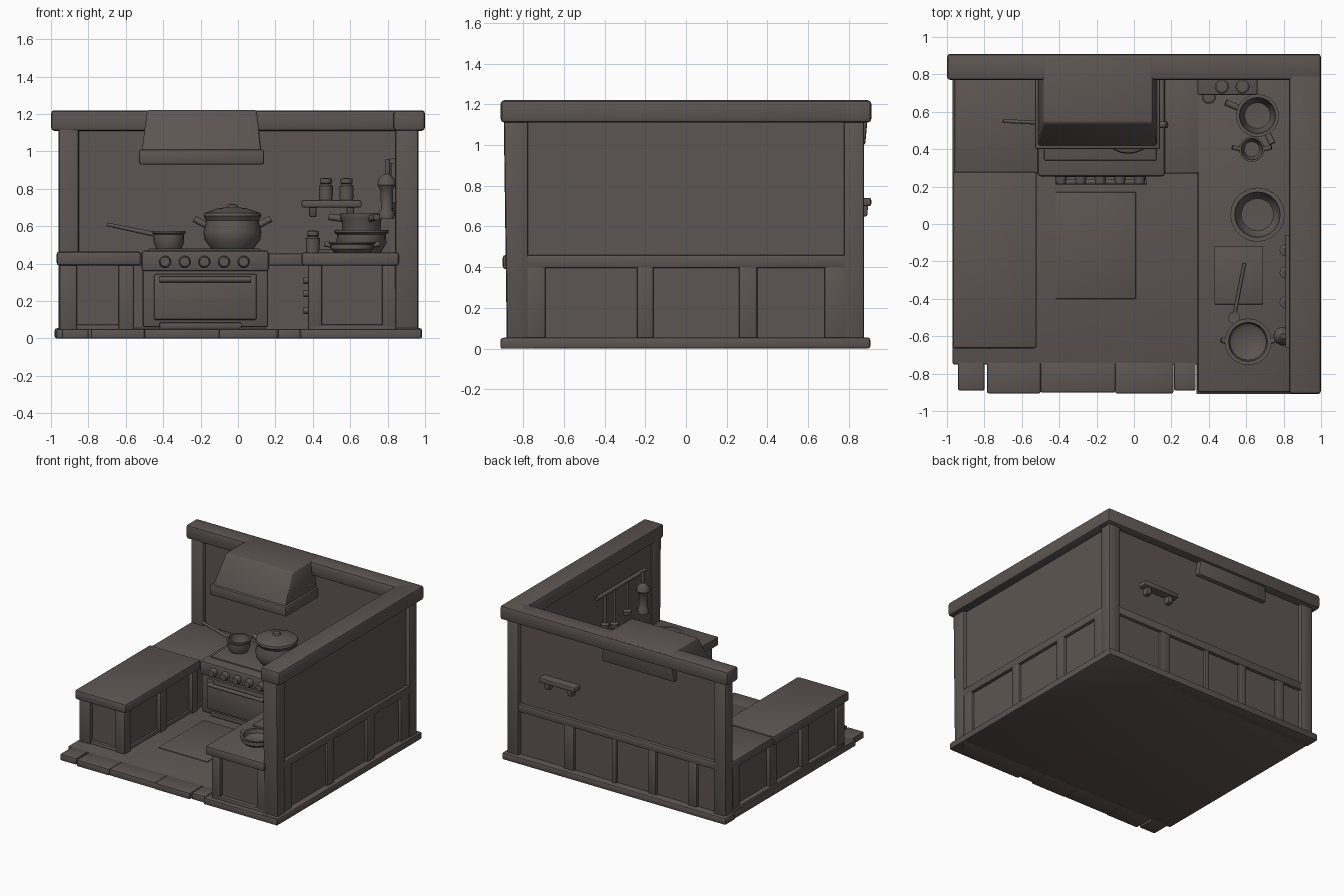
import bpy, bmesh, math
from mathutils import Vector

mat = bpy.data.materials.new("dark_umber")
mat.diffuse_color = (0.108, 0.091, 0.084, 1)


def finish(name, bm):
    bmesh.ops.recalc_face_normals(bm, faces=bm.faces)
    me = bpy.data.meshes.new(name)
    bm.to_mesh(me)
    bm.free()
    me.materials.append(mat)
    ob = bpy.data.objects.new(name, me)
    bpy.context.collection.objects.link(ob)
    return ob


def block(name, x0, x1, y0, y1, z0, z1, bevel=0.01, top=None):
    """Bevelled box; top=(x0,x1,y0,y1) gives a tapered upper face."""
    bm = bmesh.new()
    bmesh.ops.create_cube(bm, size=1)
    t = top or (x0, x1, y0, y1)
    for v in bm.verts:
        r = t if v.co.z > 0 else (x0, x1, y0, y1)
        v.co = (r[1] if v.co.x > 0 else r[0], r[3] if v.co.y > 0 else r[2],
                z1 if v.co.z > 0 else z0)
    if bevel:
        bmesh.ops.bevel(bm, geom=bm.edges[:], offset=bevel, segments=2,
                        profile=0.5, affect='EDGES')
    return finish(name, bm)


def lathe(name, x, y, z, profile, n=20):
    """Revolve (radius, height) points around a vertical axis."""
    bm = bmesh.new()
    vs = [bm.verts.new((r, 0, h)) for r, h in profile]
    es = [bm.edges.new(p) for p in zip(vs, vs[1:])]
    bmesh.ops.spin(bm, geom=vs + es, cent=(0, 0, 0), axis=(0, 0, 1),
                   angle=2 * math.pi, steps=n, use_duplicate=False)
    bmesh.ops.remove_doubles(bm, verts=bm.verts, dist=0.0005)
    bmesh.ops.translate(bm, verts=bm.verts, vec=(x, y, z))
    return finish(name, bm)


def rod(name, a, b, r, r2=None, n=10):
    """Round bar from a to b."""
    a, b = Vector(a), Vector(b)
    bm = bmesh.new()
    bmesh.ops.create_cone(bm, cap_ends=True, segments=n, radius1=r,
                          radius2=r2 or r, depth=(b - a).length)
    bm.transform((b - a).to_track_quat('Z', 'Y').to_matrix().to_4x4())
    bmesh.ops.translate(bm, verts=bm.verts, vec=(a + b) / 2)
    return finish(name, bm)


# Floor: slab with uneven plank ends at the front
block("floor", -0.97, 0.98, -0.75, 0.89, 0, 0.05, 0.008)
for i, (a, b, y) in enumerate([(-0.94, -0.80, -0.89), (-0.785, -0.5, -0.905),
                               (-0.5, -0.1, -0.9), (-0.1, 0.21, -0.905),
                               (0.215, 0.33, -0.89), (0.335, 0.98, -0.91)]):
    block(f"floor_plank_{i}", a, b, y, -0.74, 0, 0.05, 0.006)
block("mat", -0.42, 0.01, -0.40, 0.17, 0.045, 0.056, 0.003)

# Back wall: core, posts, rails, panel dividers, top beam
block("back_wall", -0.93, 0.93, 0.805, 0.845, 0.02, 1.15, 0)
block("back_beam", -1.0, 1.0, 0.77, 0.91, 1.11, 1.22, 0.018)
block("back_left_post", -0.96, -0.85, 0.775, 0.875, 0.03, 1.13, 0.015)
block("corner_post", 0.86, 0.965, 0.775, 0.875, 0.03, 1.13, 0.015)
block("back_base_rail", -0.98, 0.98, 0.78, 0.905, 0, 0.055, 0.012)
block("back_middle_rail", -0.94, 0.94, 0.82, 0.87, 0.395, 0.46, 0.012)
for i, (a, b) in enumerate([(0.38, 0.47), (0.01, 0.05), (-0.34, -0.27), (-0.70, -0.62)]):
    block(f"back_divider_{i}", a, b, 0.82, 0.865, 0.04, 0.42, 0.01)

# Right wall
block("right_wall", 0.85, 0.935, -0.86, 0.84, 0.02, 1.15, 0)
block("right_beam", 0.83, 1.0, -0.91, 0.905, 1.11, 1.22, 0.018)
block("right_front_post", 0.84, 0.965, -0.88, -0.775, 0.03, 1.13, 0.015,
      (0.84, 0.965, -0.895, -0.775))
block("right_base_rail", 0.84, 0.985, -0.905, 0.905, 0, 0.055, 0.012)
block("right_middle_rail", 0.9, 0.96, -0.86, 0.86, 0.395, 0.46, 0.012)
for i, (a, b) in enumerate([(-0.79, -0.69), (-0.24, -0.16), (0.26, 0.35), (0.68, 0.79)]):
    block(f"right_divider_{i}", 0.9, 0.957, a, b, 0.04, 0.42, 0.01)

# Left counter: body, posts and overhanging top
block("left_counter_body", -0.925, -0.585, -0.60, 0.80, 0.03, 0.42, 0)
block("left_counter_top", -0.97, -0.52, -0.665, 0.28, 0.39, 0.465, 0.015)
block("left_counter_back_top", -0.96, -0.50, 0.27, 0.80, 0.39, 0.455, 0.012)
block("left_counter_base", -0.96, -0.57, -0.62, 0.80, 0.03, 0.075, 0.01)
for i, y in enumerate([-0.63, -0.18, 0.22, 0.68]):
    block(f"left_outer_post_{i}", -0.955, -0.86, y, y + 0.09, 0.04, 0.41, 0.01)
    block(f"left_inner_post_{i}", -0.64, -0.555, y, y + 0.08, 0.04, 0.41, 0.01)

# Right counter
block("right_counter_body", 0.40, 0.86, -0.84, 0.80, 0.03, 0.42, 0)
block("right_counter_top", 0.34, 0.86, -0.90, 0.80, 0.39, 0.46, 0.014)
block("right_counter_back_top", 0.16, 0.36, 0.27, 0.80, 0.39, 0.455, 0.01)
block("right_counter_back_body", 0.15, 0.42, 0.32, 0.80, 0.03, 0.42, 0)
block("right_counter_base", 0.38, 0.86, -0.87, 0.30, 0.03, 0.075, 0.01)
for i, y in enumerate([-0.87, -0.42, -0.02, 0.24]):
    block(f"right_inner_post_{i}", 0.375, 0.45, y, y + 0.08, 0.04, 0.41, 0.01)
block("right_counter_end_post", 0.77, 0.86, -0.87, -0.80, 0.04, 0.41, 0.01)
for i, z in enumerate([0.31, 0.24, 0.15]):
    rod(f"drawer_knob_{i}", (0.41, -0.18, z), (0.35, -0.18, z), 0.018)

# Stove
block("stove_body", -0.51, 0.16, 0.27, 0.80, 0.06, 0.45, 0.012)
block("stove_top", -0.515, 0.165, 0.255, 0.80, 0.36, 0.47, 0.015)
block("burner_tray", -0.48, 0.12, 0.34, 0.72, 0.46, 0.48, 0.005)
block("oven_door", -0.45, 0.10, 0.255, 0.29, 0.10, 0.345, 0.01)
block("oven_drawer", -0.42, 0.02, 0.25, 0.29, 0.055, 0.085, 0.006)
rod("oven_handle", (-0.42, 0.225, 0.315), (0.07, 0.225, 0.315), 0.015)
for x in (-0.40, 0.05):
    rod("oven_handle_mount", (x, 0.225, 0.315), (x, 0.28, 0.315), 0.014)
for i in range(5):
    x = -0.39 + i * 0.105
    rod(f"stove_knob_{i}", (x, 0.265, 0.41), (x, 0.215, 0.41), 0.034, 0.026, 12)

# Hood
block("hood_lip", -0.53, 0.14, 0.40, 0.82, 0.93, 1.01, 0.012)
block("hood_body", -0.515, 0.125, 0.415, 0.88, 1.0, 1.222, 0.012,
      (-0.485, 0.10, 0.54, 0.90))

# Big lidded pot and saucepan on the stove
lathe("big_pot", -0.03, 0.53, 0.47, [(0, 0), (0.11, 0.005), (0.15, 0.06), (0.155, 0.10),
      (0.14, 0.16), (0.155, 0.185), (0.15, 0.2), (0.08, 0.225), (0.03, 0.232),
      (0.025, 0.245), (0, 0.25)], 24)
for s in (-1, 1):
    rod("big_pot_handle", (-0.03 + s * 0.13, 0.53, 0.60), (-0.03 + s * 0.205, 0.53, 0.64), 0.018)


def pan(name, x, y, z, r, h):
    """Open round vessel with a rim and a hollow inside."""
    lathe(name, x, y, z, [(0, 0), (r * 0.72, 0), (r * 0.92, h * 0.4), (r * 0.9, h * 0.8),
          (r, h * 0.88), (r, h), (r * 0.84, h), (r * 0.78, h * 0.5), (r * 0.6, h * 0.25),
          (0, h * 0.22)], 20)


pan("saucepan", -0.37, 0.54, 0.475, 0.09, 0.10)
rod("saucepan_handle", (-0.44, 0.54, 0.555), (-0.70, 0.55, 0.61), 0.013, 0.01)

# Vessels on the right counter
pan("back_pot", 0.66, 0.58, 0.46, 0.115, 0.21)
rod("back_pot_handle_a", (0.56, 0.62, 0.64), (0.49, 0.65, 0.65), 0.018)
rod("back_pot_handle_b", (0.71, 0.49, 0.64), (0.74, 0.43, 0.65), 0.018)
pan("small_pot", 0.63, 0.40, 0.46, 0.068, 0.12)
for s in (-1, 1):
    rod("small_pot_handle", (0.63 + s * 0.06, 0.40, 0.56), (0.63 + s * 0.105, 0.41, 0.57), 0.013)
pan("mixing_bowl", 0.66, 0.05, 0.46, 0.145, 0.12)
pan("front_bowl", 0.61, -0.63, 0.455, 0.125, 0.06)
for s in (-1, 1):
    rod("front_bowl_handle", (0.61 + s * 0.11, -0.63, 0.50), (0.61 + s * 0.145, -0.62, 0.505), 0.015)
block("cutting_board", 0.43, 0.69, -0.43, -0.12, 0.455, 0.475, 0.005)
rod("spoon_handle", (0.54, -0.47, 0.48), (0.59, -0.21, 0.485), 0.009)
lathe("spoon_bowl", 0.535, -0.50, 0.46, [(0, 0), (0.025, 0.005), (0.032, 0.025), (0, 0.02)], 12)

# Shelf that pierces the back wall, with jars
block("shelf", 0.34, 0.66, 0.69, 0.91, 0.70, 0.74, 0.01)
for x in (0.40, 0.60):
    block("shelf_bracket", x - 0.02, x + 0.02, 0.73, 0.89, 0.65, 0.71, 0.006,
          (x - 0.02, x + 0.02, 0.71, 0.895))
JAR = [(0, 0), (0.036, 0), (0.038, 0.075), (0.024, 0.085), (0.032, 0.09), (0.032, 0.115), (0, 0.118)]
for i, (x, y, z) in enumerate([(0.47, 0.735, 0.74), (0.58, 0.735, 0.74), (0.40, 0.68, 0.46)]):
    lathe(f"jar_{i}", x, y, z, JAR, 14)

# Utensil rail on the inside of the right wall
rod("utensil_rail", (0.825, -0.06, 0.95), (0.825, -0.66, 0.95), 0.016)
for i, (y, low) in enumerate([(-0.14, 0.72), (-0.26, 0.68), (-0.42, 0.72)]):
    rod(f"utensil_{i}", (0.81, y, 0.95), (0.81, y, low), 0.011)
    lathe(f"utensil_head_{i}", 0.81, y, low - 0.04, [(0, 0), (0.028, 0.015), (0.032, 0.045), (0, 0.06)], 12)
# Hanging lantern
rod("lantern_hook", (0.80, -0.60, 0.96), (0.80, -0.60, 0.86), 0.012)
lathe("lantern", 0.795, -0.60, 0.64, [(0, 0), (0.04, 0), (0.042, 0.03), (0.03, 0.05),
      (0.035, 0.16), (0.05, 0.18), (0.045, 0.21), (0.015, 0.24), (0, 0.24)], 14)

# Smooth rounded edges, keep corners crisp
bpy.ops.object.select_all(action='SELECT')
bpy.context.view_layer.objects.active = bpy.context.collection.objects[0]
bpy.ops.object.shade_smooth_by_angle(angle=math.radians(40))
